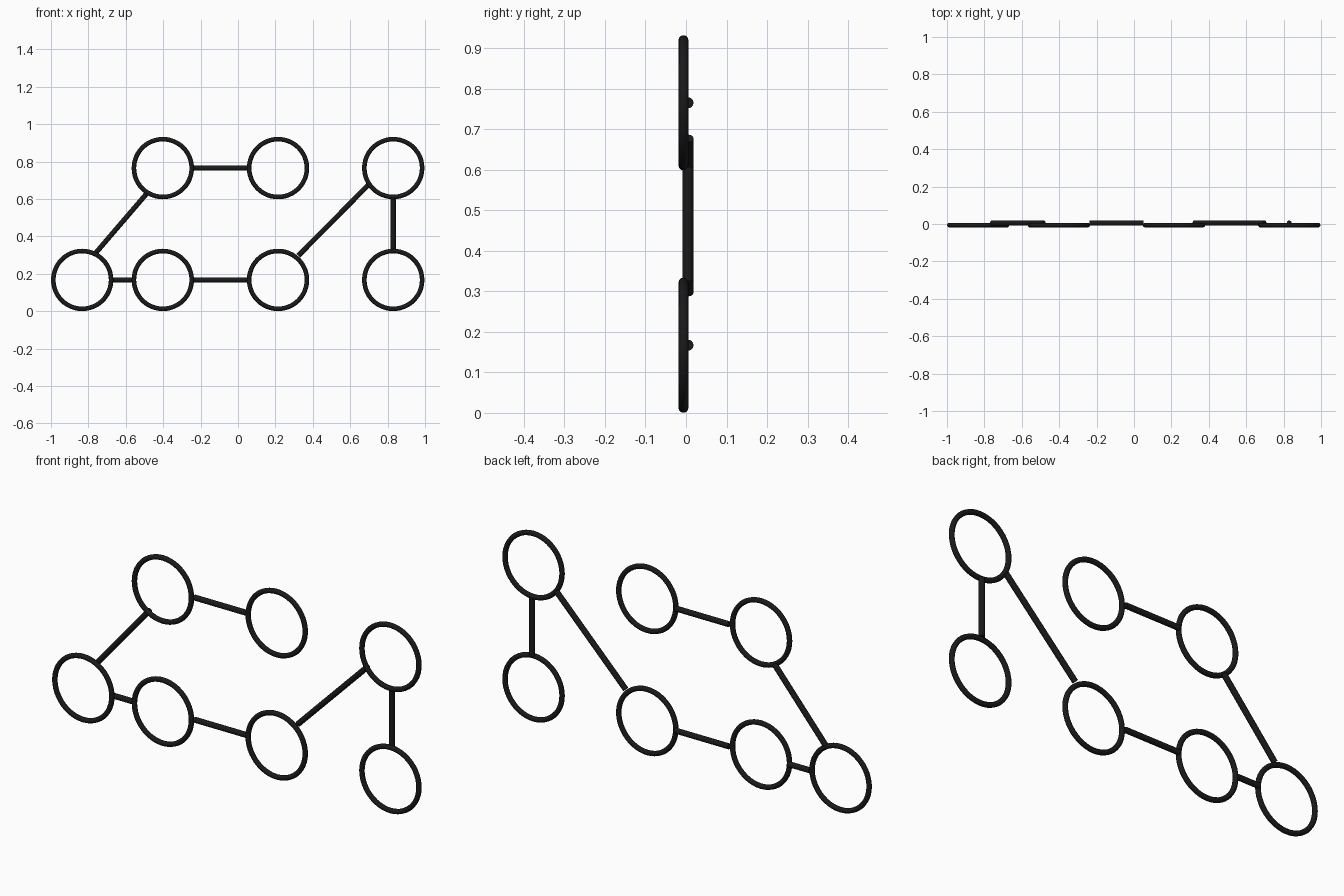
import bpy
import math
from mathutils import Vector

cube = bpy.data.objects.get("Cube")
if cube:
    bpy.data.objects.remove(cube, do_unlink=True)

black = bpy.data.materials.new("matte black")
black.use_nodes = True
black.diffuse_color = (0.01, 0.01, 0.01, 1)
black.node_tree.nodes["Principled BSDF"].inputs["Base Color"].default_value = (0.01, 0.01, 0.01, 1)

LOW, HIGH = 0.167, 0.765
RING_Y, BAR_Y = -0.0063, 0.005


def finish(name):
    obj = bpy.context.object
    obj.name = name
    obj.data.materials.append(black)
    bpy.ops.object.shade_smooth_by_angle(angle=math.radians(40))


def ring(name, x, z):
    bpy.ops.mesh.primitive_torus_add(
        major_radius=0.1545, minor_radius=0.0122, major_segments=48, minor_segments=12,
        location=(x, RING_Y, z), rotation=(math.pi / 2, 0, 0))
    finish(name)


def bar(name, x1, z1, x2, z2):
    start, end = Vector((x1, BAR_Y, z1)), Vector((x2, BAR_Y, z2))
    axis = end - start
    bpy.ops.mesh.primitive_cylinder_add(
        vertices=16, radius=0.0135, depth=axis.length, location=(start + end) / 2,
        rotation=axis.to_track_quat('Z', 'Y').to_euler())
    finish(name)


# Open rings in two rows
ring("lower_ring_far_right", -0.833, LOW)
for x, side in ((-0.402, "mid_right"), (0.214, "mid_left"), (0.83, "far_left")):
    ring("lower_ring_" + side, x, LOW)
    ring("upper_ring_" + side, x, HIGH)

# Round bars joining the rings, set slightly behind them
bar("upper_bar", -0.238, HIGH, 0.052, HIGH)
bar("lower_bar_middle", -0.238, LOW, 0.052, LOW)
bar("lower_bar_right", -0.675, LOW, -0.56, LOW)
bar("diagonal_bar_right", -0.76, 0.312, -0.482, 0.636)
bar("diagonal_bar_left", 0.323, 0.297, 0.699, 0.677)
bar("upright_bar", 0.83, 0.325, 0.83, 0.607)
